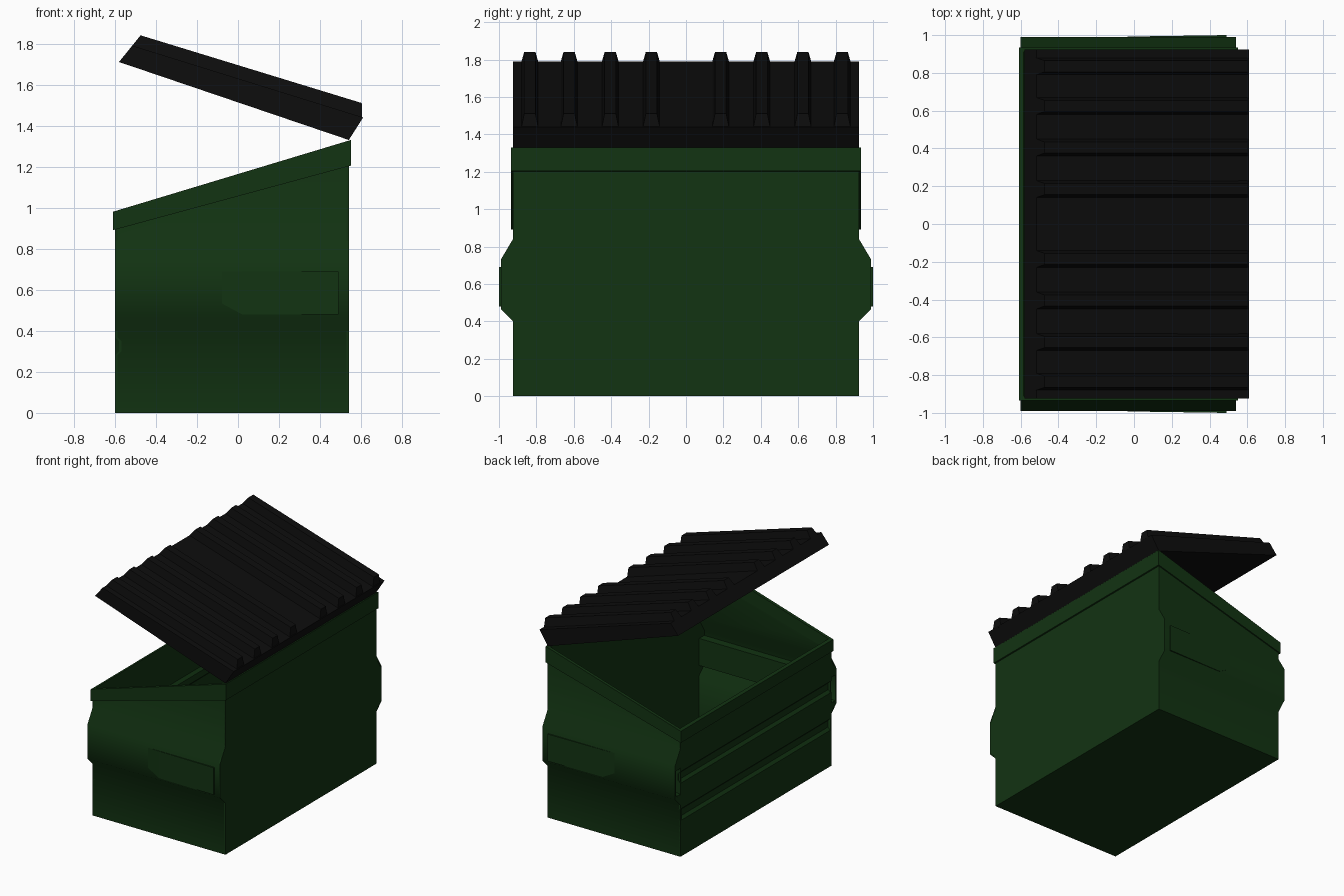
import bpy, bmesh, math

if "Cube" in bpy.data.objects:
    bpy.data.objects.remove(bpy.data.objects["Cube"])

def material(name, rgb):
    m = bpy.data.materials.new(name)
    m.diffuse_color = (*rgb, 1)
    m.use_nodes = True
    m.node_tree.nodes["Principled BSDF"].inputs["Base Color"].default_value = m.diffuse_color
    return m

GREEN = material("green_paint", (0.006, 0.033, 0.006))
BLACK = material("black_plastic", (0.004, 0.004, 0.004))
X0, X1, Y, T = -0.6, 0.54, 0.925, 0.012

def top_z(x):
    return 0.98 + (x + 0.61) * 0.35 / 1.16

def low_z(x):
    return 0.89 + (x + 0.61) * 0.315 / 1.16

def loft(name, loops, mat, ring=False, smooth=0):
    """Skin matching loops; cap both ends, or join last to first when ring."""
    bm = bmesh.new()
    rows = [[bm.verts.new(p) for p in loop] for loop in loops]
    n = len(rows[0])
    pairs = list(zip(rows, rows[1:])) + ([(rows[-1], rows[0])] if ring else [])
    for a, b in pairs:
        for i in range(n):
            j = (i + 1) % n
            bm.faces.new((a[i], a[j], b[j], b[i]))
    if not ring:
        bm.faces.new(rows[0])
        bm.faces.new(rows[-1])
    bmesh.ops.recalc_face_normals(bm, faces=bm.faces)
    me = bpy.data.meshes.new(name)
    bm.to_mesh(me)
    bm.free()
    ob = bpy.data.objects.new(name, me)
    bpy.context.collection.objects.link(ob)
    me.materials.append(mat)
    if smooth:
        bpy.ops.object.select_all(action='DESELECT')
        ob.select_set(True)
        bpy.context.view_layer.objects.active = ob
        bpy.ops.object.shade_smooth_by_angle(angle=math.radians(smooth))
    return ob

def along_x(name, section, a, b, s=1, mat=GREEN, **kw):
    """Extrude a (y, z) section along x, trimmed to the sloping top."""
    return loft(name, [[(x, s * y, min(z, top_z(x))) for y, z in section] for x in (a, b)], mat, **kw)

def along_y(name, section, a, b, mat=GREEN):
    """Extrude an (x, z) section along y."""
    return loft(name, [[(x, y, z) for x, z in section] for y in (a, b)], mat)

# Floor
along_y("floor", [(X0, 0), (X1, 0), (X1, T), (X0, T)], -Y, Y)

# Low wall with two pressed grooves
outer = [(X0, 0)]
for z in (0.28, 0.57):
    outer += [(X0, z), (X0 + 0.02, z + 0.02), (X0 + 0.02, z + 0.07), (X0, z + 0.09)]
outer.append((X0, top_z(X0)))
along_y("low_wall", outer + [(x + T, z) for x, z in reversed(outer)], -Y, Y)

# Tall plain wall
along_y("tall_wall", [(X1 - T, 0), (X1, 0), (X1, top_z(X1)), (X1 - T, top_z(X1 - T))], -Y, Y)

# End walls with bulging lifting pockets
wall = [(Y, 0), (Y, 0.40), (0.99, 0.465), (0.99, 0.73), (Y, 0.84), (Y, 2)]
for s, side in ((-1, "front"), (1, "rear")):
    along_x(side + "_end_wall", wall + [(y - T, z) for y, z in reversed(wall)], X0, X1, s, smooth=60)
    # Closed end of the bulge
    along_x(side + "_pocket_cap", wall[1:5], X1 - T, X1 - 0.001, s)
    # Bulge end pieces above and below the sleeve mouth
    along_x(side + "_pocket_upper_lip", [(Y, 0.69), (0.988, 0.69), (0.988, 0.73), (Y, 0.838)], X0 + 0.001, X0 + T, s)
    along_x(side + "_pocket_lower_lip", [(Y, 0.402), (0.988, 0.467), (0.988, 0.48), (Y, 0.48)], X0 + 0.001, X0 + T, s)
    # Fork sleeve, open at the low wall
    ring = []
    for y0, y1, z0, z1 in ((0.916, 0.985, 0.48, 0.69), (0.922, 0.979, 0.486, 0.684)):
        loops = [[(x, s * y, z) for y, z in ((y0, z0), (y1, z0), (y1, z1), (y0, z1))] for x in (X0 + 0.002, X1 - T)]
        ring += loops if not ring else loops[::-1]
    loft(side + "_fork_sleeve", ring, GREEN, ring=True)
    # Wedge-shaped wear plate
    loft(side + "_wear_plate",
         [[(x, s * y, z) for y, z in ((0.98, z0), (yo, z0), (yo, 0.69), (0.98, 0.69))]
          for x, yo, z0 in ((-0.11, 0.989, 0.55), (0.02, 0.993, 0.48), (0.49, 1.0, 0.48))], GREEN)

# Folded rim band following the sloping opening
def rect(d, zf):
    xs, ys = (X0 - d, X1 + d), Y + d
    return [(x, y, zf(x)) for x, y in ((xs[0], -ys), (xs[1], -ys), (xs[1], ys), (xs[0], ys))]

loft("rim_band", [rect(-0.014, low_z), rect(0.01, low_z), rect(0.01, top_z), rect(-0.014, top_z)],
     GREEN, ring=True)

# Half-open lid panel
along_y("lid_panel", [(-0.58, 1.71), (-0.515, 1.79), (0.61, 1.44), (0.54, 1.33)], -Y, Y, BLACK)

# Raised lid ribs, tapered in width
for i, c in enumerate((0.185, 0.405, 0.625, 0.835)):
    for s, side in ((-1, "front"), (1, "rear")):
        loops = []
        for xa, za, xb, zb, w in ((-0.52, 1.784, 0.605, 1.432, 0.046), (-0.475, 1.84, 0.603, 1.51, 0.03)):
            loops.append([(xa, s * c - w, za), (xb, s * c - w, zb), (xb, s * c + w, zb), (xa, s * c + w, za)])
        loft(f"{side}_lid_rib_{i + 1}", loops, BLACK)
